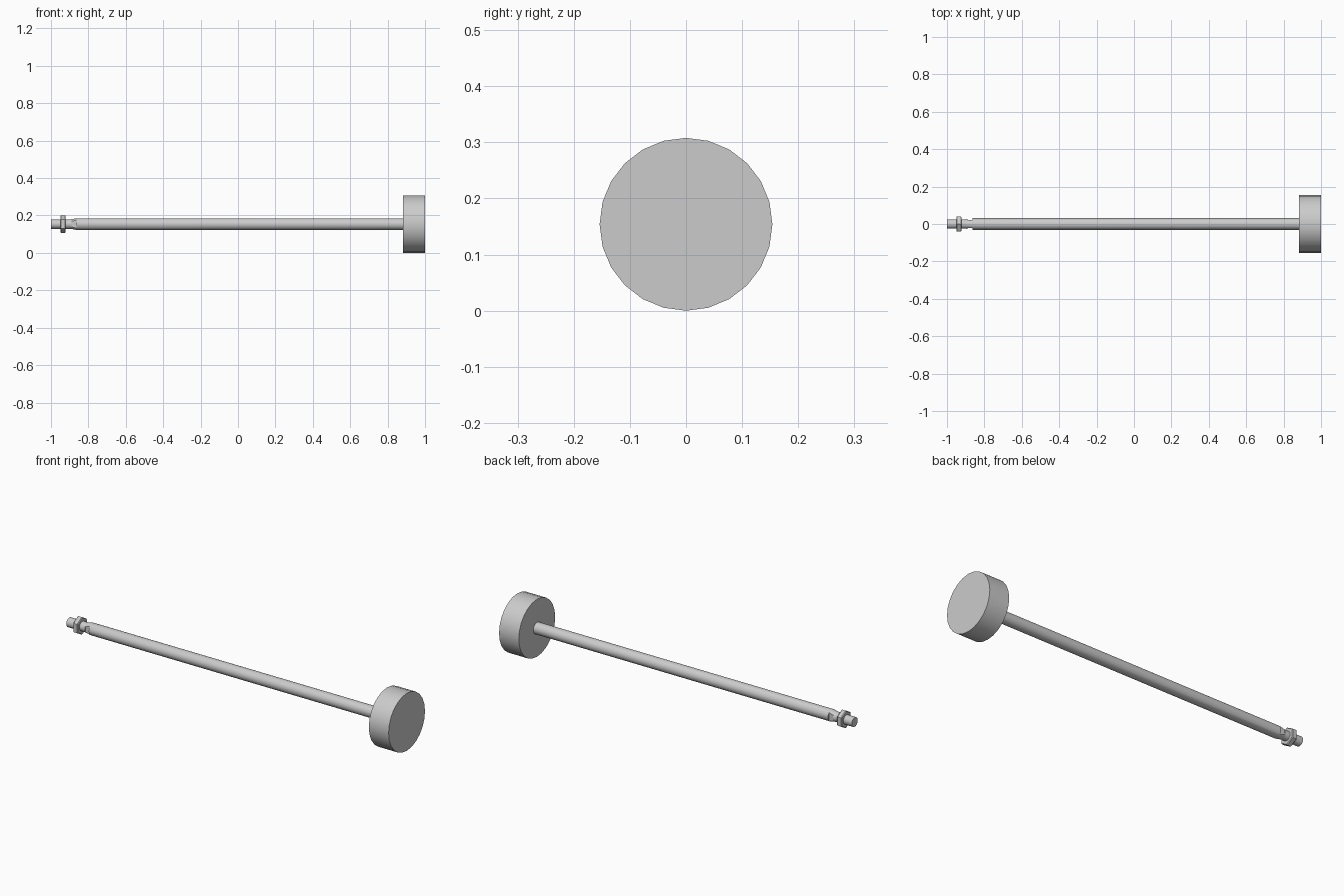
import bpy, math

if "Cube" in bpy.data.objects:
    bpy.data.objects.remove(bpy.data.objects["Cube"])

R = 0.154  # piston radius, also the axis height


def lathe(name, profile, sides=24, smooth=True):
    """Closed solid of revolution around the x axis from (x, radius) pairs."""
    verts, faces = [], []
    for x, r in profile:
        for i in range(sides):
            a = 2 * math.pi * i / sides
            verts.append((x, r * math.sin(a), R + r * math.cos(a)))
    for k in range(len(profile) - 1):
        for i in range(sides):
            j = (i + 1) % sides
            a, b = k * sides, (k + 1) * sides
            faces.append((a + i, a + j, b + j, b + i))
    faces.append(tuple(reversed(range(sides))))
    faces.append(tuple(range((len(profile) - 1) * sides, len(profile) * sides)))
    me = bpy.data.meshes.new(name)
    me.from_pydata(verts, [], faces)
    # make all normals point outwards
    import bmesh
    bm = bmesh.new()
    bm.from_mesh(me)
    bmesh.ops.recalc_face_normals(bm, faces=bm.faces)
    bm.to_mesh(me)
    bm.free()
    ob = bpy.data.objects.new(name, me)
    bpy.context.collection.objects.link(ob)
    if smooth:
        shade(ob)
    return ob


def shade(ob):
    bpy.ops.object.select_all(action='DESELECT')
    ob.select_set(True)
    bpy.context.view_layer.objects.active = ob
    bpy.ops.object.shade_smooth_by_angle(angle=math.radians(30))


# piston disc
lathe("piston", [(0.883, R), (1.0, R)])

# long rod with a tapered end
rod = lathe("rod", [(-0.897, 0.025), (-0.865, 0.031), (0.884, 0.031)], smooth=False)

# wrench flats cut into the tapered end
for side in (-1, 1):
    bpy.ops.mesh.primitive_cube_add(size=1, location=(-0.876, side * 0.042, R))
    cutter = bpy.context.object
    cutter.name = "flat_cutter"
    cutter.scale = (0.026, 0.04, 0.1)
    cutter.hide_render = True
    bpy.context.view_layer.objects.active = rod
    mod = rod.modifiers.new("flat", 'BOOLEAN')
    mod.operation = 'DIFFERENCE'
    mod.solver = 'EXACT'
    mod.object = cutter
    bpy.ops.object.modifier_apply(modifier=mod.name)
    bpy.data.objects.remove(cutter)
shade(rod)

# stud and hexagonal lock nut
lathe("stud", [(-1.0, 0.025), (-0.896, 0.025)])
lathe("lock_nut", [(-0.95, 0.043), (-0.946, 0.047), (-0.926, 0.047), (-0.922, 0.043)],
      sides=6, smooth=False)
